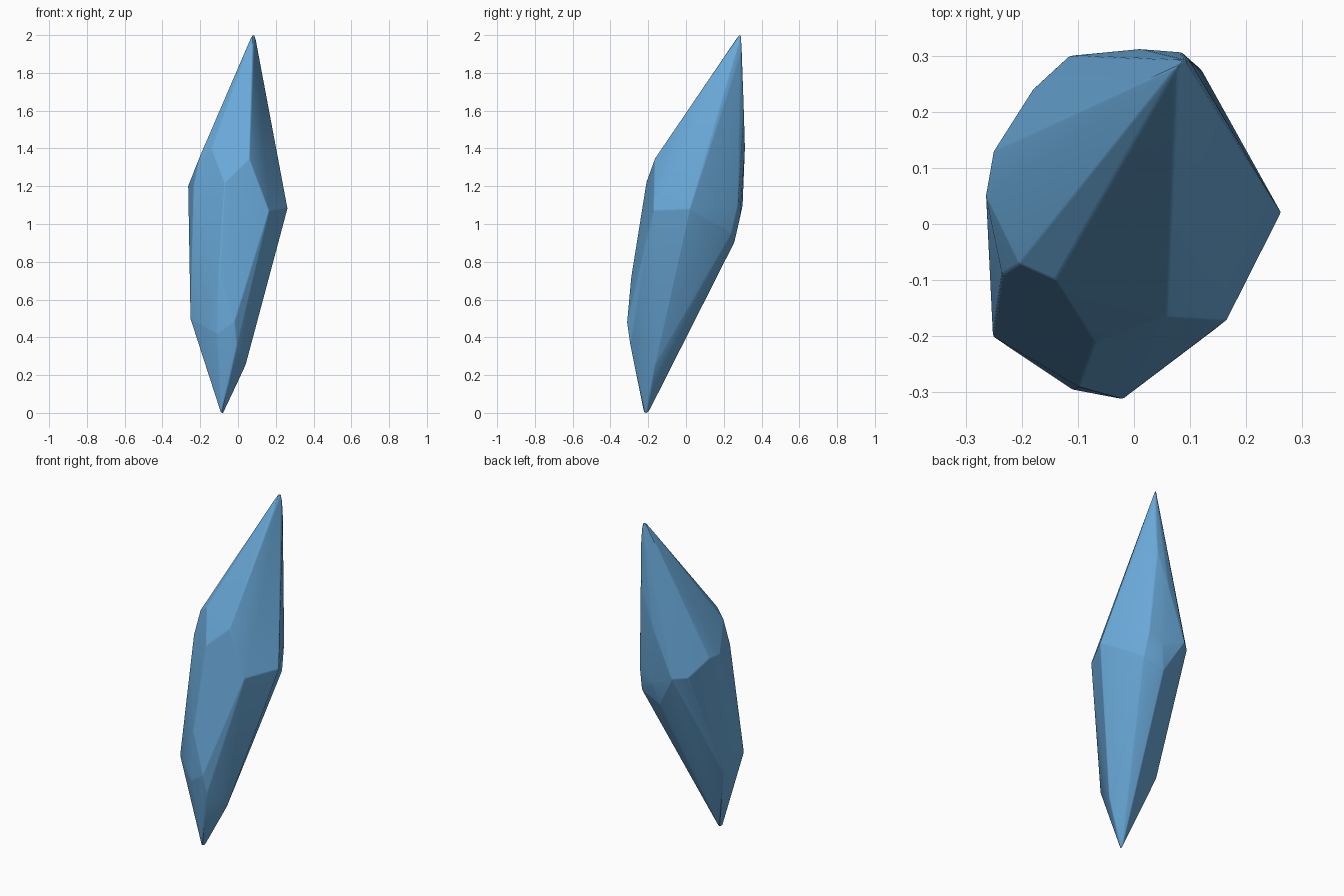
import bpy, bmesh, math

if "Cube" in bpy.data.objects:
    bpy.data.objects.remove(bpy.data.objects["Cube"])

# Corner points of the cut crystal, from tip to base
corners = [
    # upper tip
    (0.075, 0.28, 2.0), (0.09, 0.292, 2.0), (0.10, 0.29, 1.9),
    # front shoulder
    (-0.14, -0.10, 1.40), (-0.07, -0.21, 1.22), (0.06, -0.165, 1.345),
    (0.165, -0.172, 1.07), (-0.205, -0.07, 1.35), (-0.235, -0.09, 1.2),
    # side corners
    (0.262, 0.02, 1.08), (0.255, 0.03, 1.10),
    (-0.264, 0.05, 1.2), (-0.25, 0.13, 1.2),
    # back ridge and back belly
    (-0.18, 0.24, 1.10), (-0.115, 0.30, 1.10), (0.01, 0.312, 1.4),
    (0.085, 0.306, 1.6), (0.12, 0.275, 1.1), (0.13, 0.24, 0.95),
    (0.0, 0.255, 0.90), (0.03, 0.285, 1.03),
    # lower belly
    (-0.252, -0.20, 0.5), (-0.25, -0.13, 0.55), (-0.21, -0.06, 0.42),
    (-0.10, -0.29, 0.72), (-0.11, -0.295, 0.42), (-0.02, -0.312, 0.48),
    (-0.005, -0.295, 0.36), (0.04, -0.165, 0.25), (-0.04, -0.02, 0.38),
    # lower tip
    (-0.09, -0.222, 0.0), (-0.083, -0.20, 0.0), (-0.078, -0.212, 0.0),
]

# Wrap the corners into one faceted body
bm = bmesh.new()
for c in corners:
    bm.verts.new(c)
hull = bmesh.ops.convex_hull(bm, input=bm.verts[:])
loose = [v for v in bm.verts if not v.link_faces]
bmesh.ops.delete(bm, geom=loose, context='VERTS')
bmesh.ops.dissolve_limit(bm, angle_limit=math.radians(3),
                         verts=bm.verts[:], edges=bm.edges[:])
bmesh.ops.recalc_face_normals(bm, faces=bm.faces[:])
mesh = bpy.data.meshes.new("crystal_shard")
bm.to_mesh(mesh)
bm.free()
crystal = bpy.data.objects.new("crystal_shard", mesh)
bpy.context.collection.objects.link(crystal)

# Slightly worn edges
bevel = crystal.modifiers.new("worn_edges", 'BEVEL')
bevel.width = 0.008
bevel.segments = 2
bevel.limit_method = 'ANGLE'
bevel.angle_limit = math.radians(12)

# Pale blue crystal colour
blue = bpy.data.materials.new("crystal_blue")
blue.diffuse_color = (0.14, 0.39, 0.68, 1)
blue.use_nodes = True
blue.node_tree.nodes["Principled BSDF"].inputs["Base Color"].default_value = blue.diffuse_color
mesh.materials.append(blue)

bpy.context.view_layer.objects.active = crystal
crystal.select_set(True)
bpy.ops.object.shade_smooth_by_angle(angle=math.radians(20))
